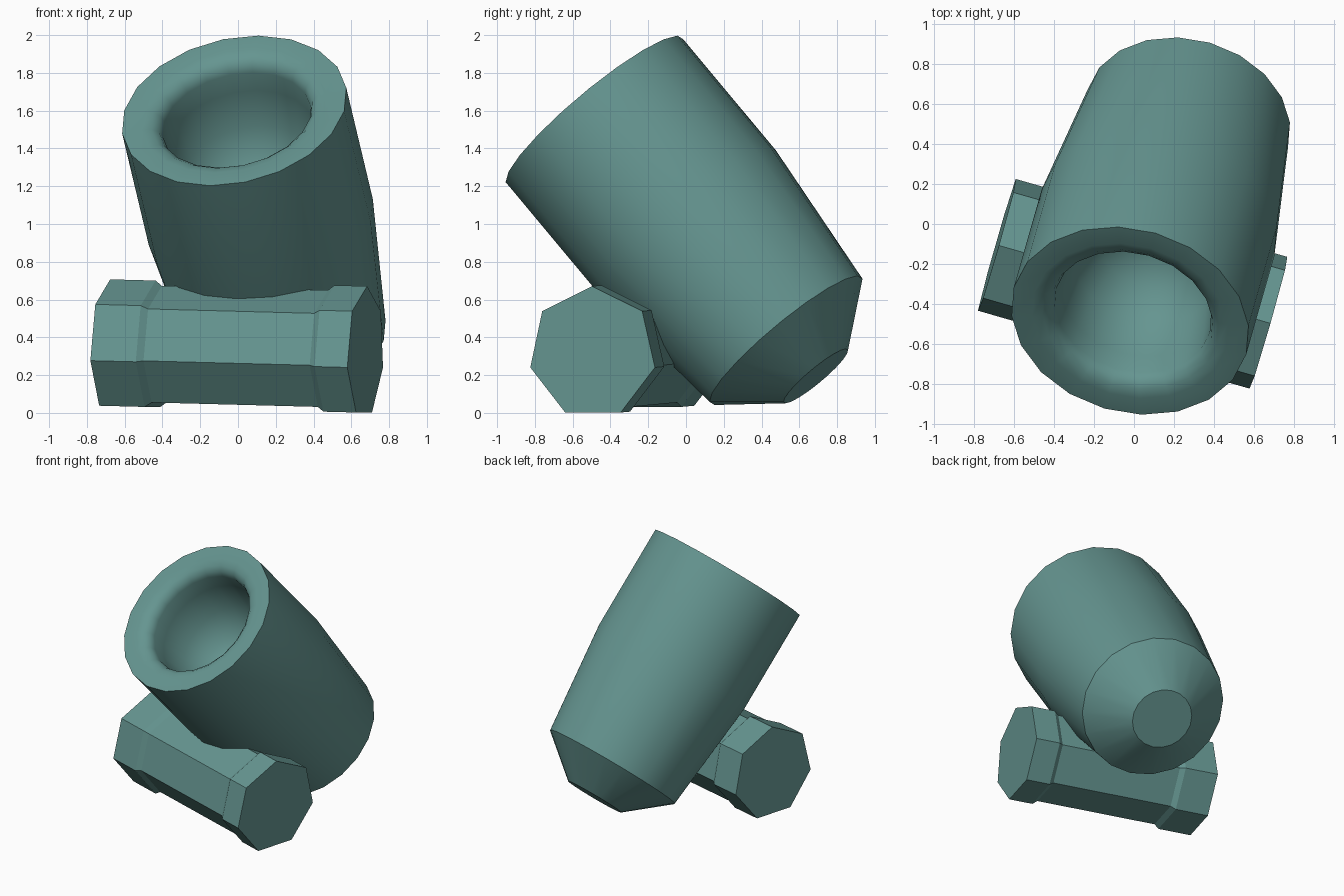
import bpy, bmesh, math
from mathutils import Vector, Matrix

if "Cube" in bpy.data.objects:
    bpy.data.objects.remove(bpy.data.objects["Cube"])

teal = bpy.data.materials.new("muted teal")
teal.diffuse_color = (0.13, 0.30, 0.28, 1)
teal.use_nodes = True
teal.node_tree.nodes["Principled BSDF"].inputs["Base Color"].default_value = teal.diffuse_color


def lathe(name, profile, sides, origin, axis, side, smooth=None):
    """Spin a (radius, distance along axis) profile; radius 0 makes a pole,
    an open end is capped with one flat face."""
    axis = Vector(axis).normalized()
    u = Vector(side)
    u = (u - axis * u.dot(axis)).normalized()
    v = axis.cross(u)
    bm = bmesh.new()
    rings = []
    for r, d in profile:
        c = Vector(origin) + axis * d
        n = 1 if r == 0 else sides
        rings.append([bm.verts.new(c + r * (u * math.cos(2 * math.pi * k / sides)
                                            + v * math.sin(2 * math.pi * k / sides)))
                      for k in range(n)])
    for a, b in zip(rings, rings[1:]):
        for k in range(sides):
            j = (k + 1) % sides
            if len(b) == 1:
                bm.faces.new((a[k], a[j], b[0]))
            else:
                bm.faces.new((a[k], a[j], b[j], b[k]))
    for ring in (rings[0], rings[-1]):
        if len(ring) > 1:
            bm.faces.new(ring)
    bmesh.ops.recalc_face_normals(bm, faces=bm.faces)
    me = bpy.data.meshes.new(name)
    bm.to_mesh(me)
    bm.free()
    me.materials.append(teal)
    ob = bpy.data.objects.new(name, me)
    bpy.context.collection.objects.link(ob)
    if smooth:
        bpy.ops.object.select_all(action='DESELECT')
        ob.select_set(True)
        bpy.context.view_layer.objects.active = ob
        bpy.ops.object.shade_smooth_by_angle(angle=math.radians(smooth))
    return ob


# tilted barrel: coned base, tapering wall, rolled lip and bowl-shaped hollow
barrel = [(0.22, 1.86), (0.522, 1.61), (0.606, 0.78), (0.606, 0),
          (0.50, 0), (0.45, 0.012), (0.415, 0.04), (0.40, 0.08), (0.395, 0.2),
          (0.36, 0.42), (0.26, 0.58), (0.13, 0.66), (0, 0.68)]
lathe("barrel", barrel, 20, (-0.02, -0.485, 1.60), (0.18, 0.63, -0.755),
      (0.96, -0.28, 0), smooth=35)

# seven-sided crossbar with a flange at each end
left, right = Vector((-0.685, -0.105, 0.355)), Vector((0.675, -0.495, 0.319))
L = (right - left).length
bar = [(0.352, 0), (0.352, 0.25), (0.325, 0.285),
       (0.325, L - 0.215), (0.352, L - 0.18), (0.352, L)]
lathe("crossbar", bar, 7, left, right - left, (0, 0, 1))
